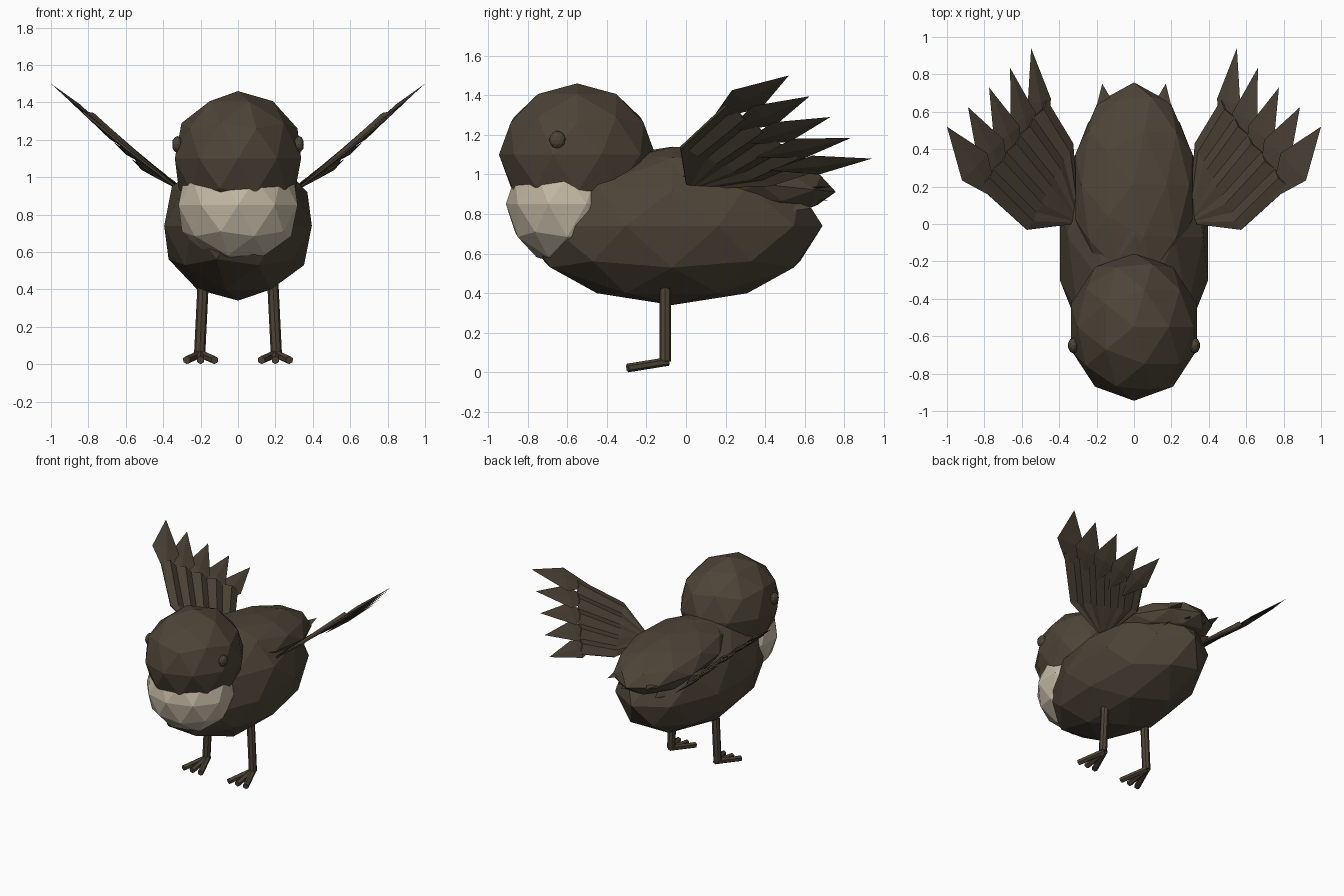
import bpy, bmesh, math
from mathutils import Vector, Matrix

cube = bpy.data.objects.get("Cube")
if cube:
    bpy.data.objects.remove(cube, do_unlink=True)


def material(name, rgb):
    m = bpy.data.materials.new(name)
    m.use_nodes = True
    m.diffuse_color = (*rgb, 1)
    bsdf = m.node_tree.nodes["Principled BSDF"]
    bsdf.inputs["Base Color"].default_value = (*rgb, 1)
    bsdf.inputs["Roughness"].default_value = 0.9
    return m


BROWN = material("dark_brown", (0.075, 0.058, 0.039))
CREAM = material("cream", (0.55, 0.48, 0.37))


def finish(name, bm, mat):
    bmesh.ops.recalc_face_normals(bm, faces=bm.faces)
    me = bpy.data.meshes.new(name)
    bm.to_mesh(me)
    bm.free()
    me.materials.append(mat)
    ob = bpy.data.objects.new(name, me)
    bpy.context.collection.objects.link(ob)
    return ob


def ball(name, center, radii, mat=BROWN, tilt=0.0):
    bm = bmesh.new()
    bmesh.ops.create_icosphere(bm, subdivisions=2, radius=1)
    bm.transform(Matrix.Translation(center) @ Matrix.Rotation(tilt, 4, "X")
                 @ Matrix.Diagonal((*radii, 1)))
    return finish(name, bm, mat)


def add_rod(bm, a, b, r, sides=6):
    a, b = Vector(a), Vector(b)
    turn = (b - a).to_track_quat("Z", "Y").to_matrix().to_4x4()
    bmesh.ops.create_cone(bm, cap_ends=True, segments=sides, radius1=r, radius2=r,
                          depth=(b - a).length,
                          matrix=Matrix.Translation((a + b) / 2) @ turn)


def add_feather(bm, base, tip, normal, half_width, thick=0.012):
    """Kite-shaped blade with a raised ridge on both faces."""
    base, tip = Vector(base), Vector(tip)
    mid = base.lerp(tip, 0.45)
    side = (tip - base).cross(normal).normalized() * half_width
    rim = [bm.verts.new(p) for p in (base, mid + side, tip, mid - side)]
    for s in (1, -1):
        ridge = bm.verts.new(mid + normal * thick * s)
        for i in range(4):
            bm.faces.new((rim[i], rim[(i + 1) % 4], ridge))


# Body, back, head and throat
ball("body", (0, -0.07, 0.74), (0.415, 0.76, 0.40))
ball("back_plumage", (0, 0.2, 0.97), (0.33, 0.56, 0.165), tilt=-math.radians(6))
ball("head", (0, -0.55, 1.10), (0.355, 0.395, 0.36))
ball("throat_bib", (0, -0.6, 0.85), (0.335, 0.31, 0.315), CREAM)

# Tail feathers under the back
bm = bmesh.new()
for s in (1, -1):
    add_feather(bm, (0.12 * s, 0.4, 0.92), (0.17 * s, 0.75, 0.94), Vector((0, 0, 1)), 0.08)
    add_feather(bm, (0.05 * s, 0.4, 0.86), (0.07 * s, 0.72, 0.87), Vector((0, 0, 1)), 0.08)
    add_feather(bm, (0.2 * s, 0.2, 0.88), (0.17 * s, 0.64, 0.83), Vector((s, 0, 1)).normalized(), 0.09)
finish("tail_feathers", bm, BROWN)

COLUMNS = 11
FEATHERS = 5

for label, s in (("left", 1), ("right", -1)):
    def at(x, y, z):
        return Vector((x * s, y, z))

    ball(label + "_eye", at(0.325, -0.65, 1.175), (0.028, 0.042, 0.045))

    # Leg and three toes
    bm = bmesh.new()
    add_rod(bm, at(0.185, -0.105, 0.46), at(0.205, -0.105, 0.055), 0.03, 8)
    finish(label + "_leg", bm, BROWN)
    bm = bmesh.new()
    for spread in (-0.075, 0, 0.075):
        add_rod(bm, at(0.2, -0.09, 0.055), at(0.2 + spread, -0.295, 0.022), 0.022)
    finish(label + "_toes", bm, BROWN)

    # Pleated inner wing: root, middle and outer rows
    normal = at(-0.62, -0.08, 0.78).normalized()
    rows = ((at(0.3, 0.08, 0.93), at(0.34, 0.0, 0.955)),
            (at(0.325, 0.43, 0.95), at(0.57, -0.03, 1.14)),
            (at(0.46, 0.66, 1.03), at(0.82, 0.2, 1.36)))
    bm = bmesh.new()
    grid = []
    for r, (a, b) in enumerate(rows):
        grid.append([bm.verts.new(a.lerp(b, c / (COLUMNS - 1))
                                  + normal * (c % 2 - 0.5) * 0.015 * r)
                     for c in range(COLUMNS)])
    for lower, upper in zip(grid, grid[1:]):
        for c in range(COLUMNS - 1):
            bm.faces.new((lower[c], lower[c + 1], upper[c + 1], upper[c]))
    fan = finish(label + "_wing_fan", bm, BROWN)
    shell = fan.modifiers.new("thickness", "SOLIDIFY")
    shell.thickness = 0.012
    shell.offset = 0

    # Long flight feathers along the wing edge
    bm = bmesh.new()
    for i in range(FEATHERS):
        t = i / (FEATHERS - 1)
        base = at(0.47, 0.42, 1.02).lerp(at(0.73, 0.13, 1.28), t)
        tip = at(0.55, 0.94, 1.08).lerp(at(1.0, 0.52, 1.5), t)
        add_feather(bm, base, tip, normal, 0.08 + 0.03 * t)
    finish(label + "_flight_feathers", bm, BROWN)
